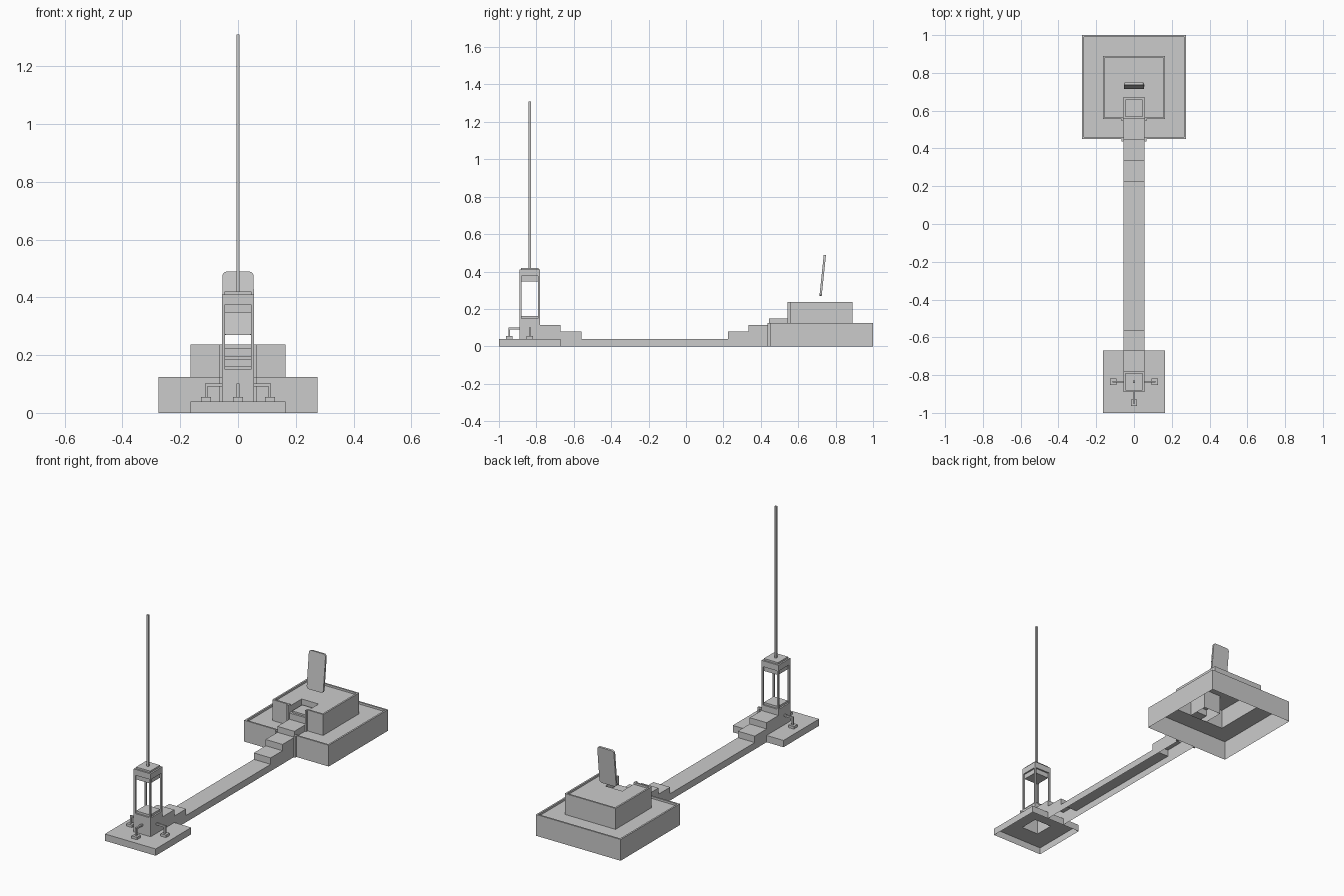
import bpy, bmesh, math
from mathutils import Matrix

if "Cube" in bpy.data.objects:
    bpy.data.objects.remove(bpy.data.objects["Cube"])


def finish(name, bm):
    me = bpy.data.meshes.new(name)
    bm.to_mesh(me)
    bm.free()
    ob = bpy.data.objects.new(name, me)
    bpy.context.collection.objects.link(ob)
    return ob


def add_box(bm, x0, x1, y0, y1, z0, z1, open_bottom=False):
    m = Matrix.LocRotScale(((x0 + x1) / 2, (y0 + y1) / 2, (z0 + z1) / 2), None,
                           (x1 - x0, y1 - y0, z1 - z0))
    r = bmesh.ops.create_cube(bm, size=1, matrix=m)
    if open_bottom:
        faces = {f for v in r['verts'] for f in v.link_faces}
        low = min(faces, key=lambda f: f.calc_center_median().z)
        bmesh.ops.delete(bm, geom=[low], context='FACES_ONLY')


def boxes(name, *dims, open_bottom=False):
    bm = bmesh.new()
    for d in dims:
        add_box(bm, *d, open_bottom=open_bottom)
    return finish(name, bm)


def quad(bm, *pts):
    bm.faces.new([bm.verts.new(p) for p in pts])


def terrace(name, w, y0, y1, z0, z1, hw, hy0, hy1):
    """Open-bottomed slab: outer walls plus a top with a rectangular hole or notch."""
    bm = bmesh.new()
    ring = [(-w, y0), (w, y0), (w, y1), (-w, y1)]
    for a, b in zip(ring, ring[1:] + ring[:1]):
        if hy0 <= y0 and a[1] == y0 and b[1] == y0:     # front wall split by notch
            for p, q in ((-w, -hw), (hw, w)):
                quad(bm, (p, y0, z0), (q, y0, z0), (q, y0, z1), (p, y0, z1))
        else:
            quad(bm, (*a, z0), (*b, z0), (*b, z1), (*a, z1))
    for xa, xb, ya, yb in ((-w, -hw, y0, y1), (hw, w, y0, y1),
                           (-hw, hw, y0, hy0), (-hw, hw, hy1, y1)):
        if yb > ya:
            quad(bm, (xa, ya, z1), (xb, ya, z1), (xb, yb, z1), (xa, yb, z1))
    return finish(name, bm)


def rim(name, w, y0, y1, z0, z1, gap, t=0.01):
    """Low parapet that leaves the stair gap open at the front."""
    return boxes(name, (-w, -w + t, y0, y1, z0, z1), (w - t, w, y0, y1, z0, z1),
                 (-w + t, w - t, y1 - t, y1, z0, z1),
                 (-w + t, -gap, y0, y0 + t, z0, z1), (gap, w - t, y0, y0 + t, z0, z1))


# Terraces and front base
W = 0.055
LC = -0.835          # lantern centre y
terrace("front_base", 0.165, -1.0, -0.67, 0, 0.04, W, LC - W, LC + W)
terrace("lower_terrace", 0.275, 0.45, 1.0, 0, 0.113, 0.165, 0.555, 0.89)
terrace("upper_terrace", 0.165, 0.555, 0.89, 0.113, 0.225, W, 0.555, 0.67)
rim("lower_rim", 0.275, 0.45, 1.0, 0.113, 0.125, W)
rim("upper_rim", 0.165, 0.555, 0.89, 0.225, 0.236, W)

# Notch walls in upper terrace
bm = bmesh.new()
for x in (-W, W):
    quad(bm, (x, 0.555, 0.113), (x, 0.67, 0.113), (x, 0.67, 0.225), (x, 0.555, 0.225))
quad(bm, (-W, 0.67, 0.113), (W, 0.67, 0.113), (W, 0.67, 0.225), (-W, 0.67, 0.225))
finish("notch_walls", bm)

# Stair jambs
for n, y0, y1, z0, z1 in (("lower_jambs", 0.437, 0.45, 0, 0.125),
                          ("upper_jambs", 0.544, 0.555, 0.113, 0.236)):
    boxes(n, (-W - 0.01, -W, y0, y1, z0, z1), (W, W + 0.01, y0, y1, z0, z1))

# Walkway with stairs at both ends: y start, y end, underside of walls, tread height
steps = [(-0.78, -0.67, 0.04, 0.115), (-0.67, -0.56, 0, 0.078), (-0.56, 0.225, 0, 0.04),
         (0.225, 0.335, 0, 0.078), (0.335, 0.445, 0, 0.115), (0.445, 0.555, 0.113, 0.15),
         (0.555, 0.67, 0.113, 0.187)]
bm = bmesh.new()
for i, (ya, yb, lo, hi) in enumerate(steps):
    quad(bm, (-W, ya, hi), (W, ya, hi), (W, yb, hi), (-W, yb, hi))
    for x in (-W, W):
        quad(bm, (x, ya, lo), (x, yb, lo), (x, yb, hi), (x, ya, hi))
    if i + 1 < len(steps):
        nz = steps[i + 1][3]
        quad(bm, (-W, yb, hi), (W, yb, hi), (W, yb, nz), (-W, yb, nz))
finish("walkway_stairs", bm)
boxes("notch_pad", (-0.045, 0.045, 0.567, 0.66, 0.187, 0.197))

# Lantern booth
boxes("booth_base", (-W, W, LC - W, LC + W, 0.04, 0.15), open_bottom=True)
I = 0.046
boxes("booth_sill", (-I, I, LC - I, LC + I, 0.15, 0.162))
boxes("booth_posts", *[(sx * 0.05 - 0.005, sx * 0.05 + 0.005,
                        LC + sy * 0.05 - 0.005, LC + sy * 0.05 + 0.005, 0.15, 0.375)
                       for sx in (-1, 1) for sy in (-1, 1)])
boxes("booth_ceiling", (-I, I, LC - I, LC + I, 0.347, 0.375))
boxes("booth_cap", (-W, W, LC - W, LC + W, 0.375, 0.41))
boxes("booth_cap_top", (-I, I, LC - I, LC + I, 0.41, 0.42))
boxes("mast", (-0.006, 0.006, LC - 0.006, LC + 0.006, 0.42, 1.31))

# Three bracket arms with feet, one per open side of the booth
for name, ang in (("right_bracket", 0), ("left_bracket", 180), ("front_bracket", -90)):
    ob = boxes(name, (W, 0.115, -0.005, 0.005, 0.091, 0.101),
               (0.105, 0.115, -0.005, 0.005, 0.055, 0.091),
               (0.093, 0.128, -0.017, 0.017, 0.04, 0.055))
    ob.location = (0, LC, 0)
    ob.rotation_euler.z = math.radians(ang)

# Floating tilted tablet with rounded corners
bm = bmesh.new()
r, w, h, t = 0.015, 0.054, 0.11, 0.006
pts = []
for cx, cz, a0 in ((1, 1, 0), (-1, 1, 90), (-1, -1, 180), (1, -1, 270)):
    for k in range(6):
        a = math.radians(a0 + 18 * k)
        pts.append((cx * (w - r) + r * math.cos(a), -t, cz * (h - r) + r * math.sin(a)))
f = bm.faces.new([bm.verts.new(p) for p in pts])
ext = bmesh.ops.extrude_face_region(bm, geom=[f])
bmesh.ops.translate(bm, vec=(0, 2 * t, 0),
                    verts=[v for v in ext['geom'] if isinstance(v, bmesh.types.BMVert)])
bmesh.ops.recalc_face_normals(bm, faces=bm.faces)
for z0, z1 in ((0.03, 0.05), (0.0, 0.02)):               # side buttons
    add_box(bm, w - 0.001, w + 0.0015, -0.002, 0.002, z0, z1)
tablet = finish("tablet", bm)
tablet.location = (0, 0.731, 0.379)
tablet.rotation_euler.x = math.radians(-6)
